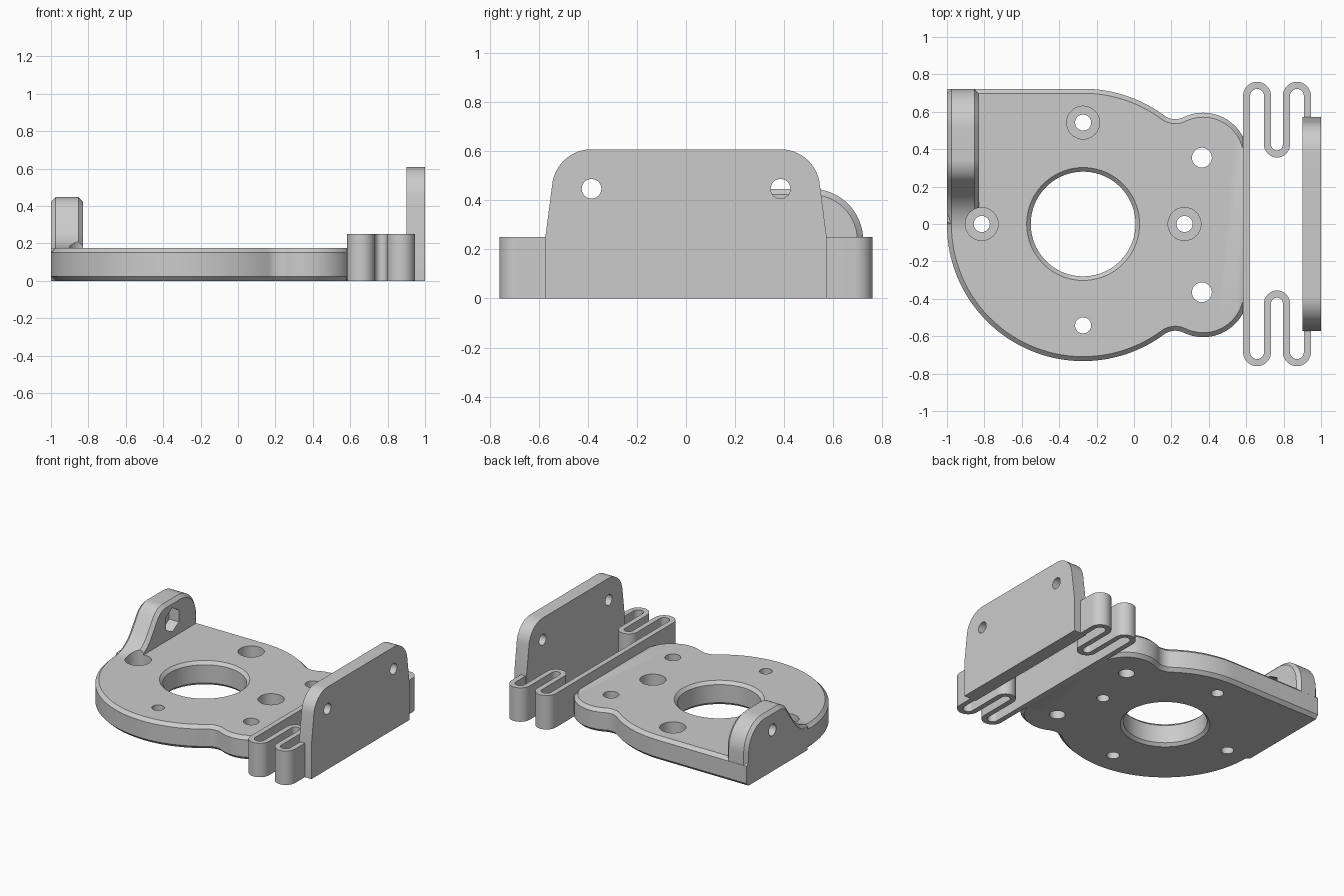
import bpy, bmesh
from math import sin, cos, radians, atan2, acos, degrees, hypot, sqrt

cube = bpy.data.objects.get("Cube")
if cube:
    bpy.data.objects.remove(cube)

grey = bpy.data.materials.new("plain grey")
grey.use_nodes = True
grey.diffuse_color = (0.6, 0.6, 0.6, 1)
grey.node_tree.nodes["Principled BSDF"].inputs["Base Color"].default_value = grey.diffuse_color


def arc(cx, cy, r, a0, a1, n=16):
    """Points on an arc, angles in degrees."""
    angles = [radians(a0 + (a1 - a0) * i / n) for i in range(n + 1)]
    return [(cx + r * cos(a), cy + r * sin(a)) for a in angles]


def loft(name, rings):
    """Skin matching rings of points and cap both ends."""
    bm = bmesh.new()
    rows = [[bm.verts.new(p) for p in ring] for ring in rings]
    n = len(rows[0])
    for a, b in zip(rows, rows[1:]):
        for i in range(n):
            j = (i + 1) % n
            bm.faces.new((a[i], a[j], b[j], b[i]))
    bm.faces.new(rows[0])
    bm.faces.new(rows[-1])
    bmesh.ops.recalc_face_normals(bm, faces=bm.faces)
    mesh = bpy.data.meshes.new(name)
    bm.to_mesh(mesh)
    bm.free()
    mesh.materials.append(grey)
    obj = bpy.data.objects.new(name, mesh)
    bpy.context.collection.objects.link(obj)
    return obj


def across_z(profile, z):
    return [(x, y, z) for x, y in profile]


def across_x(profile, x):
    return [(x, y, z) for y, z in profile]


def cutter(place, u, v, steps, sides=40):
    """Turned cutting tool from (height, radius) steps along an axis."""
    rings = [place(arc(u, v, r, 90, 450, sides)[:-1], h) for h, r in steps]
    obj = loft("hole_cutter", rings)
    obj.hide_render = True
    return obj


def cut(obj, tools):
    for tool in tools:
        mod = obj.modifiers.new("hole", "BOOLEAN")
        mod.operation = "DIFFERENCE"
        mod.solver = "EXACT"
        mod.object = tool
        bpy.context.view_layer.objects.active = obj
        bpy.ops.object.modifier_apply(modifier=mod.name)


# Base plate: big disc, two ears joined by fillets, one square corner
CX, CY, BIG = -0.272, -0.005, 0.728
EX, EY, EAR = 0.37, 0.36, 0.24
FIL, EDGE, TOP, CH = 0.10, 0.588, 0.175, 0.024

# Fillet centre from the two circles it touches
gap = hypot(EX - CX, EY)
along = ((BIG + FIL) ** 2 - (EAR + FIL) ** 2 + gap ** 2) / (2 * gap)
side = sqrt((BIG + FIL) ** 2 - along ** 2)
ux, uy = (EX - CX) / gap, EY / gap
FX, FY = CX + ux * along - uy * side, uy * along + ux * side
A_BIG = degrees(atan2(FY, FX - CX))
A_EAR = degrees(atan2(FY - EY, FX - EX))


def plate_outline(d):
    """Plate outline, inset by d except along the straight ends."""
    a_end = degrees(acos((EDGE - 0.008 - EX) / (EAR - d)))
    ear_side = (arc(CX, 0, BIG - d, 90, A_BIG, 20)
                + arc(FX, FY, FIL + d, A_BIG + 180, A_EAR + 180, 14)[1:]
                + arc(EX, EY, EAR - d, A_EAR, a_end, 20)[1:])
    ear_side.append((EDGE, ear_side[-1][1]))
    far_side = [(x, -y) for x, y in reversed(ear_side)]
    disc = arc(CX, 0, BIG - d, 270, 180, 40)[1:]
    corner = [(-1, 0.02), (-1, BIG - d)]
    return [(x, y + CY) for x, y in ear_side + far_side + disc + corner]


plate = loft("base_plate", [across_z(plate_outline(d), z) for d, z in
                            ((CH, 0), (0, CH), (0, TOP - CH), (CH, TOP))])


# Side lug: rounded top running down to the plate in a sweep
def lug_profile(d):
    crest, big, small, slope = 0.447, 0.21, 0.14, 145
    return ([(0.722 - d, 0.15)]
            + arc(0.512, crest - big, big - d, 0, 90)
            + arc(0.345, crest - small, small - d, 90, slope)
            + arc(-0.048, TOP + 0.25, 0.25 + d, slope + 180, 270)
            + [(-0.048, 0.14)])


lug = loft("side_lug", [across_x(lug_profile(d), x) for d, x in
                        ((CH, -1), (0, CH - 1), (0, -0.83 - CH), (CH, -0.83))])

# Holes in the plate and lug
bore = cutter(across_z, CX, 0, ((-0.02, 0.32), (0.02, 0.28),
                                (TOP - 0.022, 0.28), (TOP + 0.02, 0.322)), 72)
screw_spots = [(CX, 0.542), (CX, -0.542), (CX - 0.542, 0), (CX + 0.542, 0)]
screws = [cutter(across_z, x, y, ((-0.1, 0.043), (0.3, 0.043))) for x, y in screw_spots]
sinks = [cutter(across_z, x, y, ((0.07, 0.088), (0.6, 0.088)))
         for x, y in screw_spots if y >= 0]
ear_holes = [cutter(across_z, 0.363, s * 0.36 + CY, ((-0.1, 0.053), (0.3, 0.053)))
             for s in (1, -1)]
lug_hole = cutter(across_x, 0.42, 0.305, ((-1.1, 0.043), (-0.7, 0.043)))
nut_pocket = cutter(across_x, 0.42, 0.305, ((-0.91, 0.088), (-0.7, 0.088)), 6)
cut(plate, [bore] + screws + sinks + ear_holes)
cut(lug, [sinks[1], lug_hole, nut_pocket])

# Upright mounting plate with tapered shoulders and rounded corners
half = [(0.573, 0), (0.573, 0.25)] + arc(0.385, 0.447, 0.161, 6, 90)
profile = half + [(-y, z) for y, z in reversed(half)]
upright = loft("upright_plate", [across_x(profile, x) for x in (0.9, 1)])
upright_holes = [cutter(across_x, s * 0.385, 0.447, ((0.8, 0.04), (1.1, 0.04)))
                 for s in (1, -1)]
cut(upright, upright_holes)

# Folded spring ribbon joining the plate to the upright
OUT, IN = 0.685, 0.425
lanes = (0.602, 0.714, 0.815, 0.927)


def bend(a, b, y, start, end):
    return arc((a + b) / 2, y, (b - a) / 2, start, end, 18)


half_path = (bend(lanes[0], lanes[1], OUT, 180, 0)
             + bend(lanes[1], lanes[2], IN, 180, 360)
             + bend(lanes[2], lanes[3], OUT, 180, 0) + [(lanes[3], 0.5)])
path = [(x, -y) for x, y in reversed(half_path)] + half_path


def ribbon_side(offset):
    pts = []
    for i, (x, y) in enumerate(path):
        (x0, y0), (x1, y1) = path[max(i - 1, 0)], path[min(i + 1, len(path) - 1)]
        size = hypot(x1 - x0, y1 - y0)
        pts.append((x - offset * (y1 - y0) / size, y + offset * (x1 - x0) / size))
    return pts


ribbon = ribbon_side(0.019) + ribbon_side(-0.019)[::-1]
spring = loft("spring_ribbon", [across_z(ribbon, z) for z in (0, 0.25)])

# Remove cutting tools and finish the shading
for tool in [bore, lug_hole, nut_pocket] + screws + sinks + ear_holes + upright_holes:
    bpy.data.objects.remove(tool)
bpy.ops.object.select_all(action="DESELECT")
for obj in (plate, lug, upright, spring):
    obj.select_set(True)
bpy.context.view_layer.objects.active = plate
bpy.ops.object.shade_smooth_by_angle(angle=radians(30))
